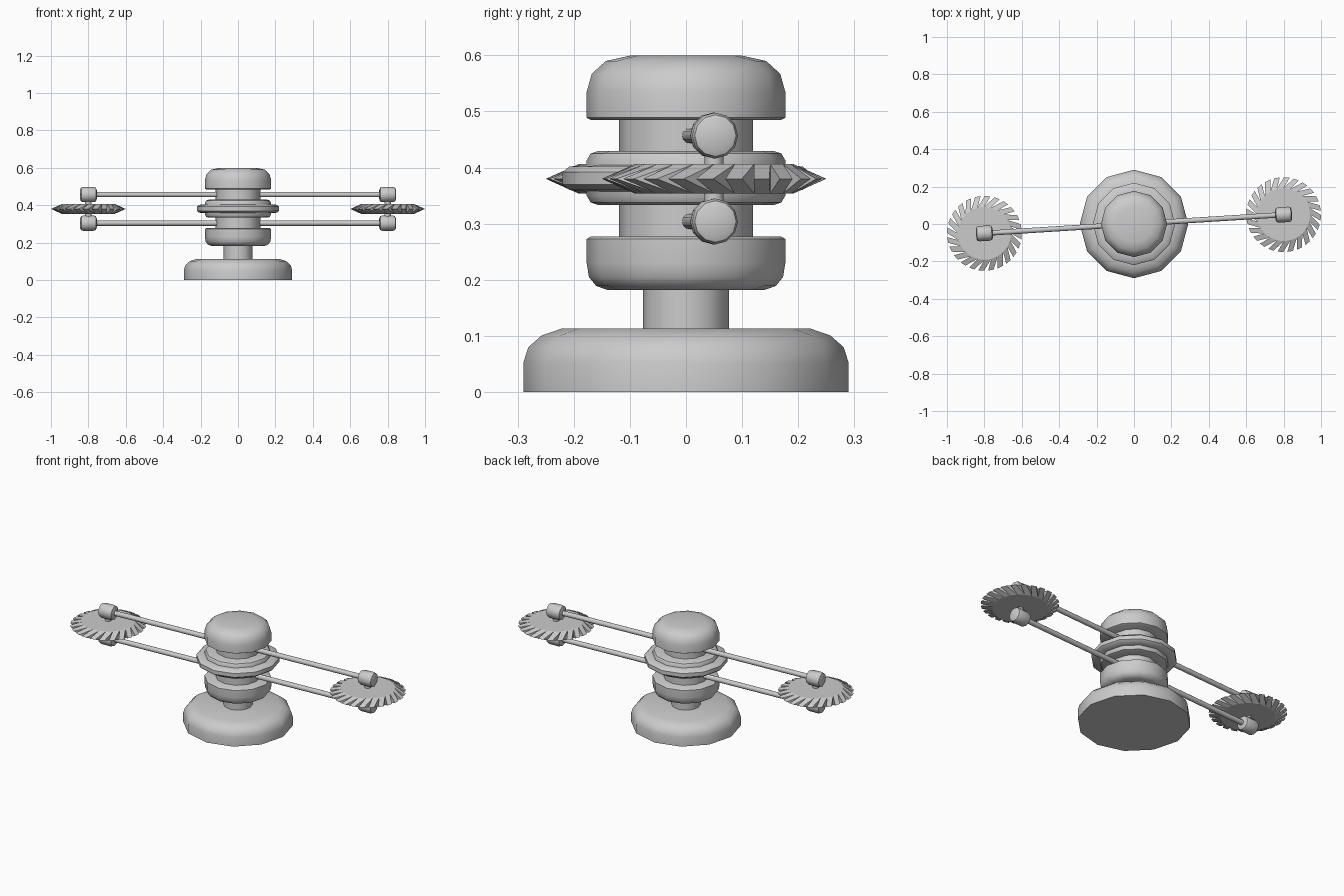
import bpy, bmesh
from math import sin, cos, pi, radians, atan2
from mathutils import Matrix, Vector

if "Cube" in bpy.data.objects:
    bpy.data.objects.remove(bpy.data.objects["Cube"])


def finish(name, bm, smooth=40):
    bmesh.ops.recalc_face_normals(bm, faces=bm.faces)
    me = bpy.data.meshes.new(name)
    bm.to_mesh(me)
    bm.free()
    ob = bpy.data.objects.new(name, me)
    bpy.context.collection.objects.link(ob)
    if smooth:
        bpy.ops.object.select_all(action='DESELECT')
        bpy.context.view_layer.objects.active = ob
        ob.select_set(True)
        bpy.ops.object.shade_smooth_by_angle(angle=radians(smooth))
    return ob


def lathe(name, profile, sides=12, matrix=Matrix()):
    """Closed solid of revolution from (radius, z) points, bottom to top."""
    bm = bmesh.new()
    rings = [[bm.verts.new((r * cos(2 * pi * i / sides), r * sin(2 * pi * i / sides), z))
              for i in range(sides)] for r, z in profile]
    for a, b in zip(rings, rings[1:]):
        for i in range(sides):
            j = (i + 1) % sides
            bm.faces.new((a[i], a[j], b[j], b[i]))
    bm.faces.new(rings[0][::-1])
    bm.faces.new(rings[-1])
    bm.transform(matrix)
    return finish(name, bm)


# Central turned body
lathe("base", [(.29, 0), (.29, .052), (.281, .08), (.257, .101), (.222, .113)])
lathe("stem", [(.077, .10), (.077, .19)])
lathe("lower_drum", [(.14, .182), (.16, .189), (.173, .205), (.177, .23), (.177, .273), (.17, .277)])
lathe("column", [(.119, .27), (.119, .49)])
lathe("upper_drum", [(.17, .485), (.177, .489), (.177, .535), (.168, .567), (.143, .59), (.098, .60)])
lathe("middle_drum", [(.155, .333), (.17, .338), (.177, .350), (.177, .413), (.17, .425), (.155, .43)])
lathe("middle_ring", [(.17, .357), (.208, .360), (.22, .370), (.22, .392), (.208, .402), (.17, .405)])


# Saw blade: flat disc with leaning teeth that taper to a thin edge
def blade(name, centre, teeth=24, r_in=.142, r_out=.2, half=.026, lean=-.20):
    bm = bmesh.new()
    step = 2 * pi / teeth

    def pt(r, a, z):
        return bm.verts.new((r * cos(a), r * sin(a), z))
    top = [pt(r_in, i * step, half) for i in range(teeth)]
    bot = [pt(r_in, i * step, -half) for i in range(teeth)]
    mid = [pt(r_in, i * step, 0) for i in range(teeth)]
    bm.faces.new(top)
    bm.faces.new(bot[::-1])
    for i in range(teeth):
        j = (i + 1) % teeth
        p = pt(r_out, i * step + lean + .04, 0)
        q = pt(r_out, i * step + lean + .19, 0)
        for side in (top, bot):
            bm.faces.new((side[i], p, q, side[j]))
            bm.faces.new((side[i], mid[i], p))
            bm.faces.new((side[j], q, mid[j]))
    bm.transform(Matrix.Translation(centre))
    return finish(name, bm, 0)


# Arms, end caps, axles and blades, repeated by half a turn
turn = atan2(.05, .8)
for side, label in ((1, "right"), (-1, "left")):
    end = Vector((.8 * side, .05 * side, 0))
    spin = Matrix.Rotation(turn + (0 if side > 0 else pi), 4, 'Z') @ Matrix.Rotation(pi / 2, 4, 'Y')
    for z, level in ((.457, "upper"), (.304, "lower")):
        at = Matrix.Translation((0, 0, z)) @ spin
        lathe(f"{label}_{level}_rod", [(.014, 0), (.014, .8)], 12, at)
        lathe(f"{label}_{level}_rod_cap",
              [(.025, .757), (.037, .762), (.041, .774), (.041, .829), (.037, .841), (.025, .846)], 12, at)
    lathe(f"{label}_axle", [(.017, .304), (.017, .457)], 12, Matrix.Translation(end))
    blade(f"{label}_saw_blade", end + Vector((0, 0, .38)))
